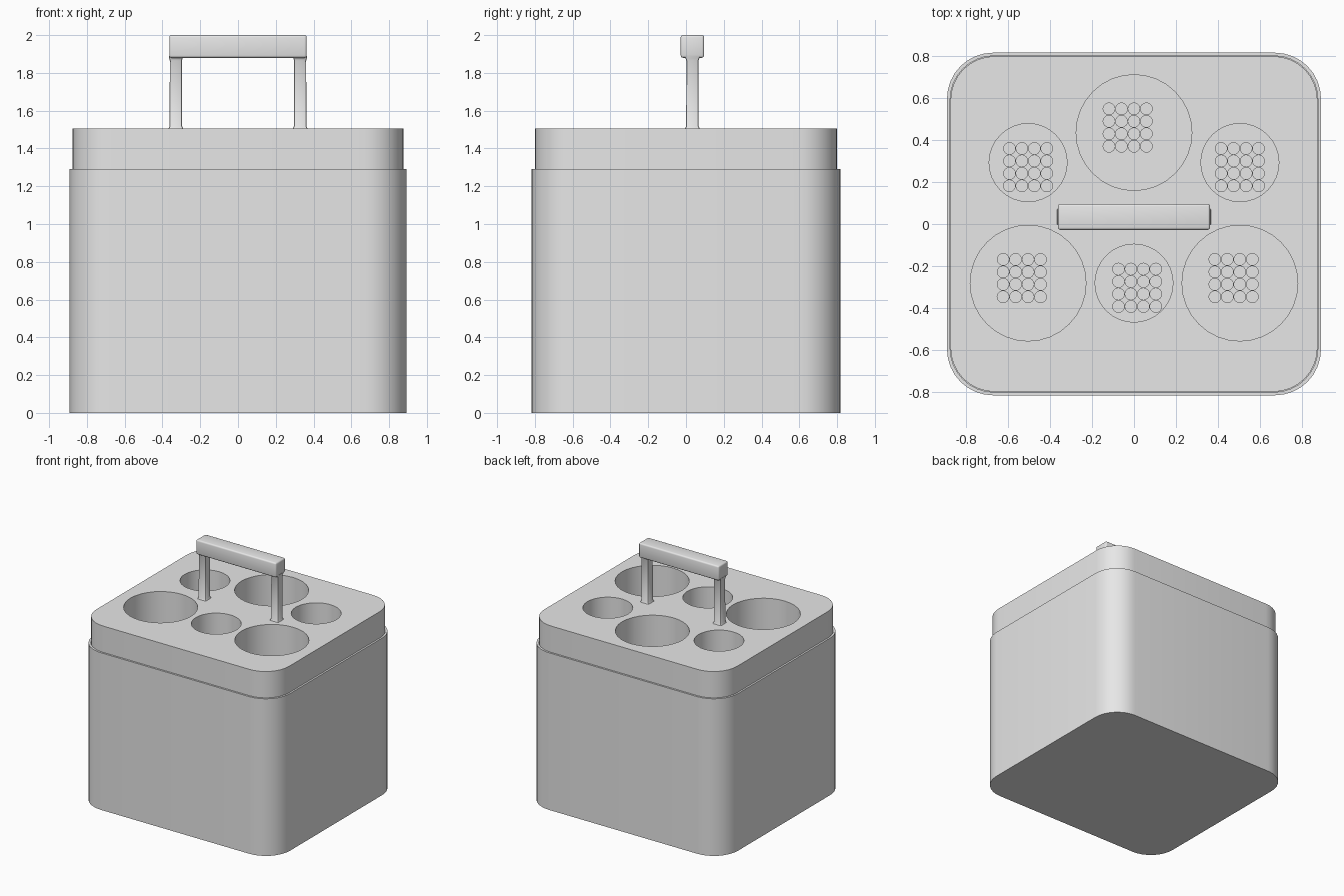
import bpy, bmesh, math
from mathutils import Matrix, Vector

cube = bpy.data.objects.get("Cube")
if cube:
    bpy.data.objects.remove(cube, do_unlink=True)

GREY = (0.8, 0.8, 0.8, 1)
grey = bpy.data.materials.new("light grey plastic")
grey.use_nodes = True
grey.diffuse_color = GREY
grey.node_tree.nodes["Principled BSDF"].inputs["Base Color"].default_value = GREY


def finish(name, bm):
    """Turn a bmesh into a grey object."""
    bmesh.ops.recalc_face_normals(bm, faces=bm.faces[:])
    mesh = bpy.data.meshes.new(name)
    bm.to_mesh(mesh)
    bm.free()
    mesh.materials.append(grey)
    obj = bpy.data.objects.new(name, mesh)
    bpy.context.collection.objects.link(obj)
    return obj


def smooth(obj):
    bpy.ops.object.select_all(action="DESELECT")
    obj.select_set(True)
    bpy.context.view_layer.objects.active = obj
    bpy.ops.object.shade_smooth_by_angle(angle=math.radians(35))


def rounded_outline(hx, hy, r, steps=8):
    """Rounded rectangle, counter-clockwise."""
    pts = []
    for i, (sx, sy) in enumerate([(1, 1), (-1, 1), (-1, -1), (1, -1)]):
        for k in range(steps + 1):
            a = (i + k / steps) * math.pi / 2
            pts.append((sx * (hx - r) + r * math.cos(a),
                        sy * (hy - r) + r * math.sin(a)))
    return pts


def loft(name, sections, cx=0, cy=0):
    """Skin rounded sections (half x, half y, radius, z, corner steps), capped at both ends."""
    bm = bmesh.new()
    rings = [[bm.verts.new((x + cx, y + cy, z)) for x, y in rounded_outline(hx, hy, r, n)]
             for hx, hy, r, z, n in sections]
    for low, high in zip(rings, rings[1:]):
        for i in range(len(low)):
            j = (i + 1) % len(low)
            bm.faces.new((low[i], low[j], high[j], high[i]))
    bm.faces.new(rings[0][::-1])
    bm.faces.new(rings[-1])
    return finish(name, bm)


def cylinders(name, places, z0, z1, sides):
    """One mesh of upright cylinders at (x, y, radius)."""
    bm = bmesh.new()
    for x, y, r in places:
        bmesh.ops.create_cone(bm, cap_ends=True, segments=sides, radius1=r, radius2=r,
                              depth=z1 - z0,
                              matrix=Matrix.Translation((x, y, (z0 + z1) / 2)))
    return finish(name, bm)


def cut(obj, cutter):
    """Subtract the cutter and remove it."""
    mod = obj.modifiers.new("cut", "BOOLEAN")
    mod.operation = "DIFFERENCE"
    mod.solver = "EXACT"
    mod.object = cutter
    cutter.hide_render = True
    bpy.context.view_layer.update()
    result = bpy.data.meshes.new_from_object(
        obj.evaluated_get(bpy.context.evaluated_depsgraph_get()))
    obj.modifiers.clear()
    obj.data = result
    bpy.data.objects.remove(cutter, do_unlink=True)


# Outer tub: walls, thin rim and floor
RIM, TOP = 1.29, 1.505
outer = (0.892, 0.817, 0.22)
inner = (0.877, 0.802, 0.21)
tub = loft("outer_tub", [(*outer, 0, 8), (*outer, RIM, 8),
                         (*inner, RIM, 8), (*inner, 0.04, 8)])
smooth(tub)

# Insert block with three large and three small wells
BASE, FLOOR = 0.2, 0.25
body = (0.875, 0.80, 0.21)
insert = loft("well_insert", [(*body, BASE, 8), (*body, TOP, 8)])
BIG, SMALL = 0.276, 0.186
wells = [(0, 0.436, BIG), (-0.505, -0.282, BIG), (0.505, -0.282, BIG),
         (-0.505, 0.293, SMALL), (0.505, 0.293, SMALL), (0, -0.282, SMALL)]
cut(insert, cylinders("well_cutter", wells, FLOOR, TOP + 0.1, 32))

# Four by four drain holes in each well floor, slightly off centre
drains = []
for x, y, r in wells:
    dx = -0.03 if r == BIG else (0.015 if x == 0 else 0)
    dy = 0.024 if r == BIG else -0.022
    for i in range(4):
        for j in range(4):
            drains.append((x + dx + (i - 1.5) * 0.0595,
                           y + dy + (j - 1.5) * 0.0595, 0.028))
cut(insert, cylinders("drain_cutter", drains, BASE - 0.05, FLOOR + 0.05, 16))
smooth(insert)

# Handle posts, flared where they meet the insert and the grip
HY, UNDER = 0.034, 1.88
for side, label in ((1, "left"), (-1, "right")):
    sections = [(0.042, 0.042, 0.008, TOP - 0.01, 2), (0.039, 0.039, 0.008, TOP, 2),
                (0.033, 0.033, 0.008, TOP + 0.012, 2),
                (0.032, 0.032, 0.008, UNDER - 0.015, 2),
                (0.035, 0.036, 0.008, UNDER - 0.004, 2),
                (0.036, 0.044, 0.008, UNDER + 0.01, 2)]
    smooth(loft(f"handle_post_{label}", sections, side * 0.329, HY))

# Handle grip: softly rounded bar
bm = bmesh.new()
bmesh.ops.create_cube(bm, size=1)
bmesh.ops.scale(bm, vec=Vector((0.727, 0.124, 2 - UNDER)), verts=bm.verts[:])
bmesh.ops.translate(bm, vec=Vector((0, HY, (2 + UNDER) / 2)), verts=bm.verts[:])
bmesh.ops.bevel(bm, geom=bm.edges[:], offset=0.012, segments=3, profile=0.5,
                affect="EDGES")
smooth(finish("handle_grip", bm))
